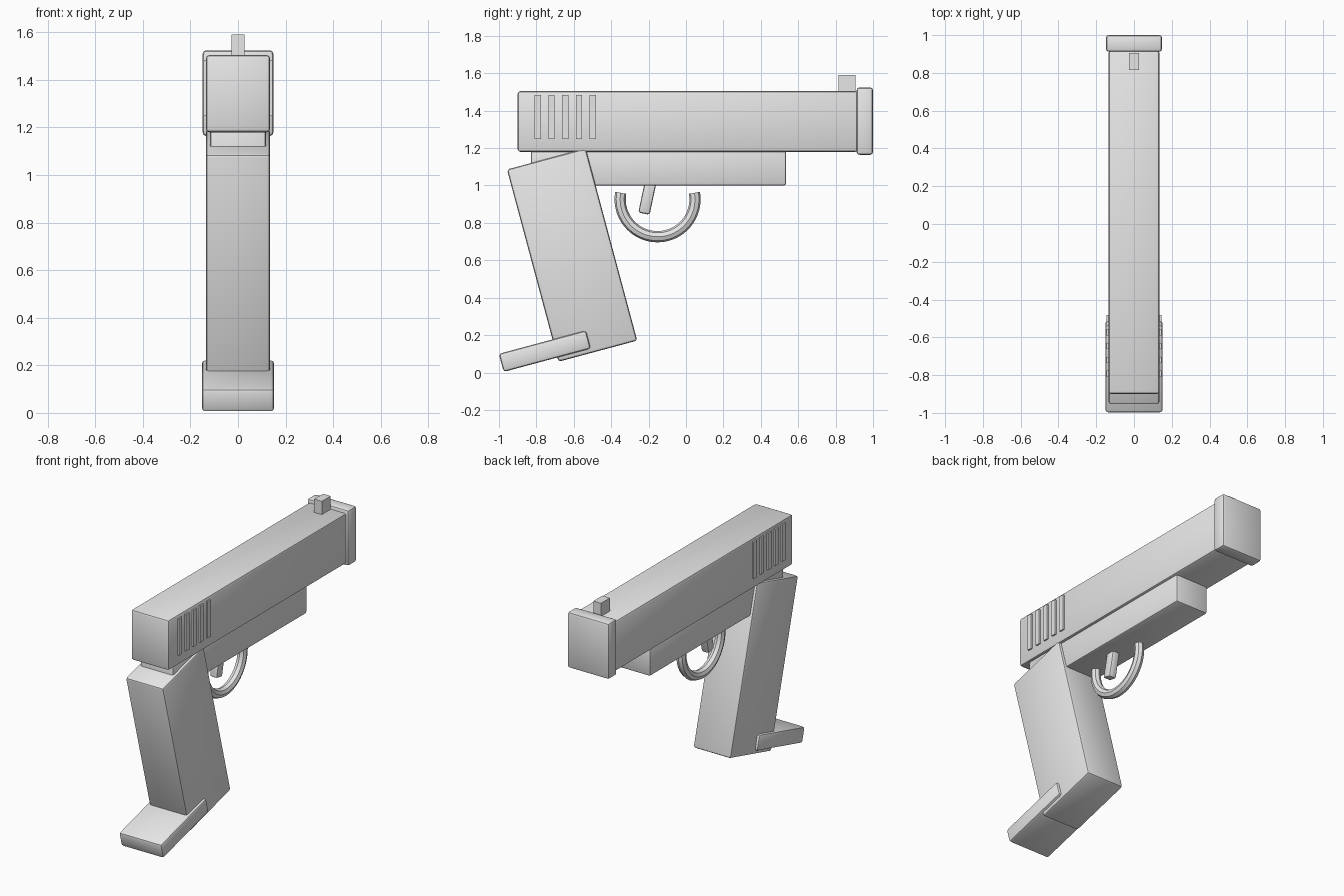
import bpy, bmesh, math
from mathutils import Matrix

if "Cube" in bpy.data.objects:
    bpy.data.objects.remove(bpy.data.objects["Cube"])

grey = bpy.data.materials.new("light_grey")
grey.diffuse_color = (0.8, 0.8, 0.8, 1)
grey.use_nodes = True
grey.node_tree.nodes["Principled BSDF"].inputs["Base Color"].default_value = grey.diffuse_color


def finish(name, bm):
    bmesh.ops.recalc_face_normals(bm, faces=bm.faces)
    mesh = bpy.data.meshes.new(name)
    bm.to_mesh(mesh)
    bm.free()
    mesh.materials.append(grey)
    ob = bpy.data.objects.new(name, mesh)
    bpy.context.collection.objects.link(ob)
    return ob


def box(name, centre, size, bevel=0.0, tilt=0.0):
    """Box with rounded edges, tilted about x in degrees."""
    bm = bmesh.new()
    bmesh.ops.create_cube(bm, size=1, matrix=Matrix.Diagonal((*size, 1)))
    if bevel:
        bmesh.ops.bevel(bm, geom=bm.edges[:], offset=bevel, segments=2,
                        profile=0.5, affect='EDGES')
    ob = finish(name, bm)
    ob.location = centre
    ob.rotation_euler.x = math.radians(tilt)
    return ob


# Upper body
box("slide", (0, 0.01, 1.342), (0.27, 1.82, 0.325), 0.015)
box("muzzle_block", (0, 0.956, 1.344), (0.297, 0.088, 0.36), 0.015)
box("front_sight", (0, 0.86, 1.54), (0.054, 0.09, 0.10))
box("frame", (0, -0.147, 1.1), (0.236, 1.365, 0.2), 0.012)

# Raised grip ribs on both sides of the slide
for side, label in ((-1, "left"), (1, "right")):
    for i in range(5):
        box(f"slide_rib_{label}_{i + 1}", (side * 0.135, -0.793 + i * 0.0735, 1.366),
            (0.02, 0.033, 0.236))

# Handle and its base plate
box("grip", (0, -0.609, 0.628), (0.27, 0.436, 1.064), 0.015, 15)
box("base_plate", (0, -0.755, 0.114), (0.304, 0.482, 0.10), 0.015, 15)

# Trigger
box("trigger", (0, -0.202, 0.957), (0.054, 0.062, 0.22), 0.012, -12)

# Trigger guard: an eight-sided tube swept along a lower arc
bm = bmesh.new()
rings, sides, major, minor = 41, 8, 0.2, 0.03
loops = []
for i in range(rings):
    a = math.radians(170 + 200 * i / (rings - 1))
    loop = []
    for j in range(sides):
        t = 2 * math.pi * j / sides
        r = major + minor * math.cos(t)
        loop.append(bm.verts.new((minor * math.sin(t), r * math.cos(a), r * math.sin(a))))
    loops.append(loop)
for p, q in zip(loops, loops[1:]):
    for j in range(sides):
        k = (j + 1) % sides
        bm.faces.new((p[j], p[k], q[k], q[j]))
bm.faces.new(loops[0])
bm.faces.new(loops[-1])
finish("trigger_guard", bm).location = (0, -0.152, 0.926)

# Smooth rounded edges, keep corners crisp
bpy.ops.object.select_all(action='SELECT')
bpy.context.view_layer.objects.active = bpy.data.objects["slide"]
bpy.ops.object.shade_smooth_by_angle(angle=math.radians(30))
